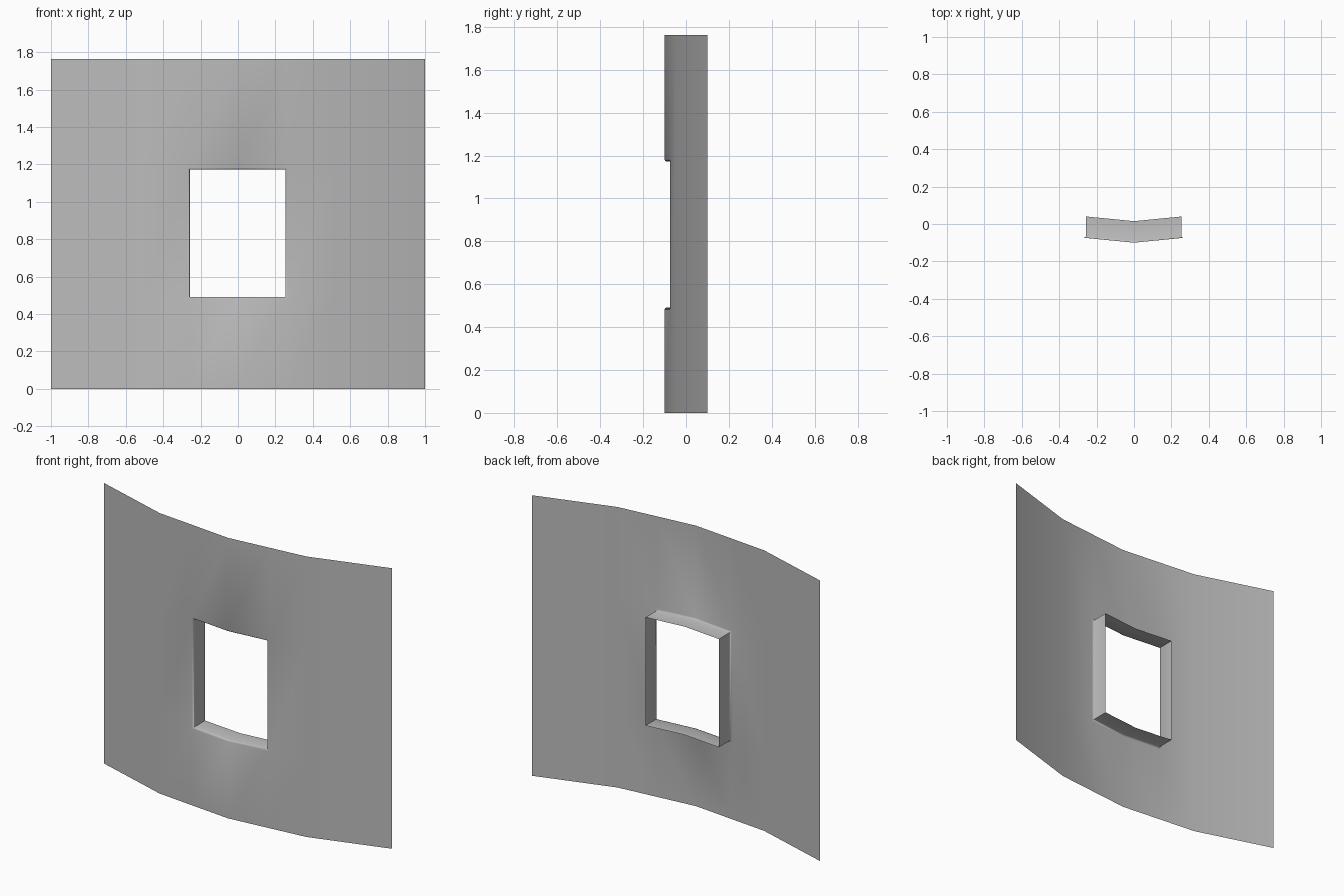
import bpy, bmesh, math

cube = bpy.data.objects.get("Cube")
if cube:
    bpy.data.objects.remove(cube, do_unlink=True)

WIDTH, HEIGHT, SAG = 2.0, 1.762, 0.2
LEFT, RIGHT, BOTTOM, TOP = -0.257, 0.253, 0.492, 1.172
REVEAL, RIM = 0.115, 0.01

grey = bpy.data.materials.new("plaster grey")
grey.use_nodes = True
colour = (0.5, 0.5, 0.5, 1)
grey.diffuse_color = colour
grey.node_tree.nodes["Principled BSDF"].inputs["Base Color"].default_value = colour

# Arc of four flat facets bulging to the front
radius = (1 + SAG ** 2) / (2 * SAG)
half = math.asin(1 / radius)
arc = [(radius * math.sin(half * i / 2),
        radius * (1 - math.cos(half * i / 2)) - SAG / 2) for i in range(-2, 3)]


def arc_y(x):
    for (xa, ya), (xb, yb) in zip(arc, arc[1:]):
        if x <= xb + 1e-6:
            return ya + (yb - ya) * (x - xa) / (xb - xa)
    return arc[-1][1]


# Curved wall sheet with the window cells left out
columns = sorted([p[0] for p in arc] + [LEFT, RIGHT])
rows = [0, BOTTOM, TOP, HEIGHT]
bm = bmesh.new()
grid = [[bm.verts.new((x, arc_y(x), z)) for x in columns] for z in rows]
for r in range(3):
    for c in range(len(columns) - 1):
        if r == 1 and LEFT <= columns[c] < RIGHT:
            continue
        bm.faces.new((grid[r][c], grid[r][c + 1], grid[r + 1][c + 1], grid[r + 1][c]))

# Window reveal pushed straight back from the opening
rim = [e for e in bm.edges if e.is_boundary and all(
    LEFT - 0.01 < v.co.x < RIGHT + 0.01 and 0.1 < v.co.z < HEIGHT - 0.1 for v in e.verts)]
back = bmesh.ops.extrude_edge_only(bm, edges=rim)["geom"]
bmesh.ops.translate(bm, verts=[g for g in back if isinstance(g, bmesh.types.BMVert)],
                    vec=(0, REVEAL, 0))
bmesh.ops.recalc_face_normals(bm, faces=bm.faces)
if sum(f.normal.y * f.calc_area() for f in bm.faces) > 0:
    bmesh.ops.reverse_faces(bm, faces=bm.faces)

# Softened front rim
bmesh.ops.bevel(bm, geom=rim, offset=RIM, offset_type='OFFSET', segments=2,
                profile=0.5, affect='EDGES')

mesh = bpy.data.meshes.new("curved_wall")
bm.to_mesh(mesh)
bm.free()
mesh.materials.append(grey)
wall = bpy.data.objects.new("curved_wall_with_window", mesh)
bpy.context.collection.objects.link(wall)
bpy.context.view_layer.objects.active = wall
wall.select_set(True)
bpy.ops.object.shade_smooth_by_angle(angle=math.radians(50))
